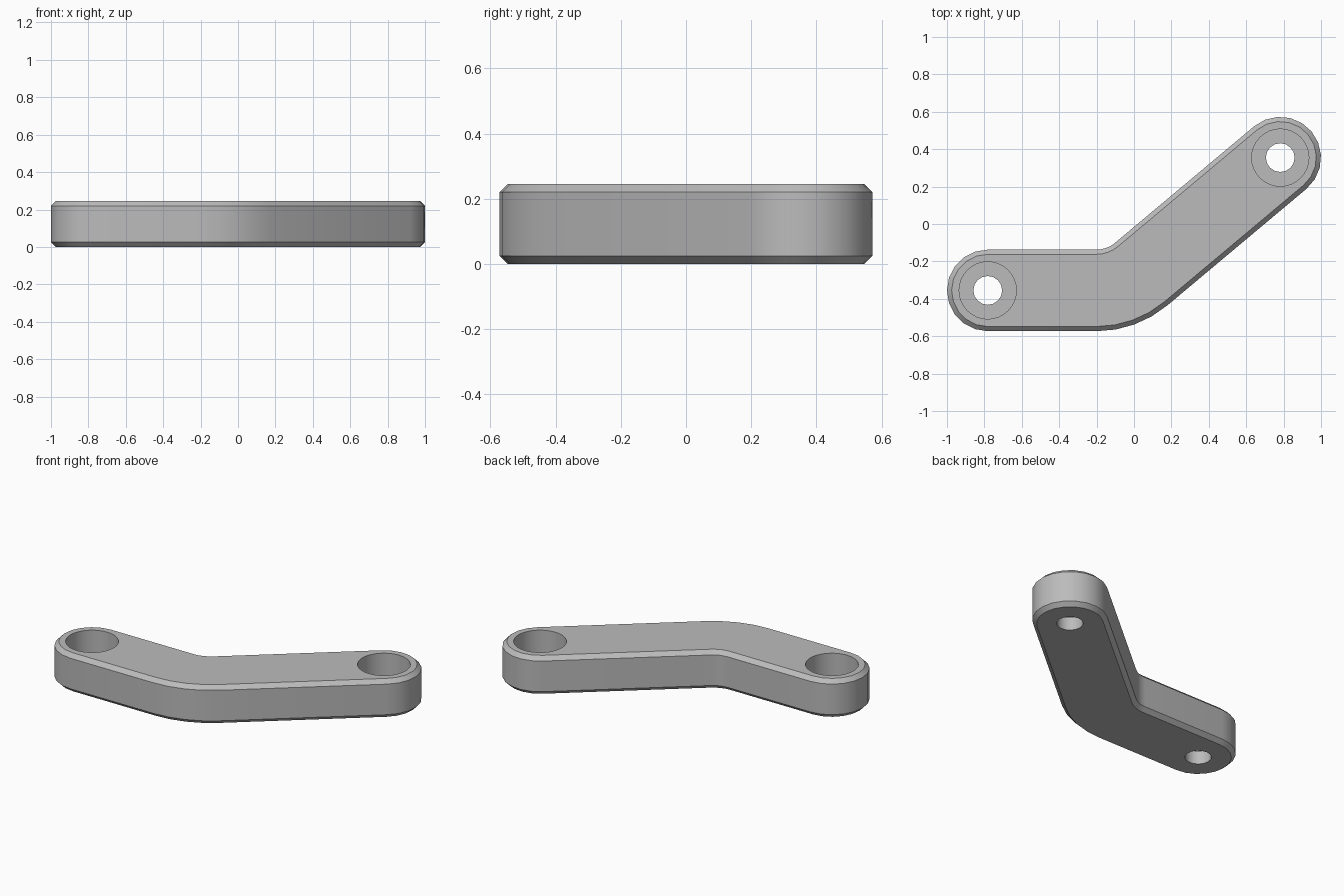
import bpy
import bmesh
from math import cos, sin, radians

if "Cube" in bpy.data.objects:
    bpy.data.objects.remove(bpy.data.objects["Cube"], do_unlink=True)

END_R = 0.218                                # half width of the bar
HEIGHT, CHAMFER = 0.245, 0.025
BOSS = [(-0.782, -0.355), (0.782, 0.355)]    # hole centres
BEND = (-0.2, 0.015)                         # common centre of both bend arcs
INNER_R = BEND[1] - BOSS[0][1] - END_R
OUTER_R = INNER_R + 2 * END_R
BORE_R, HOLE_R, FLOOR = 0.153, 0.077, 0.083


def arc(centre, radius, start, end, steps):
    angles = [radians(start + (end - start) * i / steps) for i in range(steps + 1)]
    return [(centre[0] + radius * cos(a), centre[1] + radius * sin(a)) for a in angles]


def outline(inset):
    """Bent bar outline, counter-clockwise, shrunk by the inset."""
    return (arc(BOSS[0], END_R - inset, 90, 270, 10)
            + arc(BEND, OUTER_R - inset, 270, 310, 4)
            + arc(BOSS[1], END_R - inset, -50, 130, 10)
            + arc(BEND, INNER_R + inset, 310, 270, 4))


def circle(centre, radius, steps):
    return arc(centre, radius, 0, 360, steps)[:-1]


bm = bmesh.new()


def ring(points, z):
    verts = [bm.verts.new((x, y, z)) for x, y in points]
    for a, b in zip(verts, verts[1:] + verts[:1]):
        bm.edges.new((a, b))
    return verts


def wall(low, high):
    n = len(low)
    for i in range(n):
        j = (i + 1) % n
        bm.faces.new((low[i], low[j], high[j], high[i]))


def flat(*rings):
    """Fill the flat area between an outer ring and the rings inside it."""
    edges = [bm.edges.get((a, b)) for r in rings for a, b in zip(r, r[1:] + r[:1])]
    bmesh.ops.triangle_fill(bm, use_beauty=True, edges=edges)


# Outer wall with chamfered rims
levels = [(CHAMFER, 0), (0, CHAMFER), (0, HEIGHT - CHAMFER), (CHAMFER, HEIGHT)]
rims = [ring(outline(inset), z) for inset, z in levels]
for low, high in zip(rims, rims[1:]):
    wall(low, high)

# Counterbored holes
mouths, exits = [], []
for centre in BOSS:
    mouth = ring(circle(centre, BORE_R, 32), HEIGHT)
    seat = ring(circle(centre, BORE_R, 32), FLOOR)
    neck = ring(circle(centre, HOLE_R, 16), FLOOR)
    bottom = ring(circle(centre, HOLE_R, 16), 0)
    wall(seat, mouth)
    wall(bottom, neck)
    flat(seat, neck)
    mouths.append(mouth)
    exits.append(bottom)

# Top and bottom faces
flat(rims[-1], *mouths)
flat(rims[0], *exits)
bmesh.ops.recalc_face_normals(bm, faces=bm.faces)

mesh = bpy.data.meshes.new("bent_link_bar")
bm.to_mesh(mesh)
bm.free()
bar = bpy.data.objects.new("bent_link_bar", mesh)
bpy.context.collection.objects.link(bar)

# Plain grey material
grey = bpy.data.materials.new("plain_grey")
grey.use_nodes = True
colour = (0.5, 0.5, 0.5, 1)
grey.diffuse_color = colour
grey.node_tree.nodes["Principled BSDF"].inputs["Base Color"].default_value = colour
mesh.materials.append(grey)

bpy.ops.object.select_all(action="DESELECT")
bar.select_set(True)
bpy.context.view_layer.objects.active = bar
bpy.ops.object.shade_smooth_by_angle(angle=radians(30))
